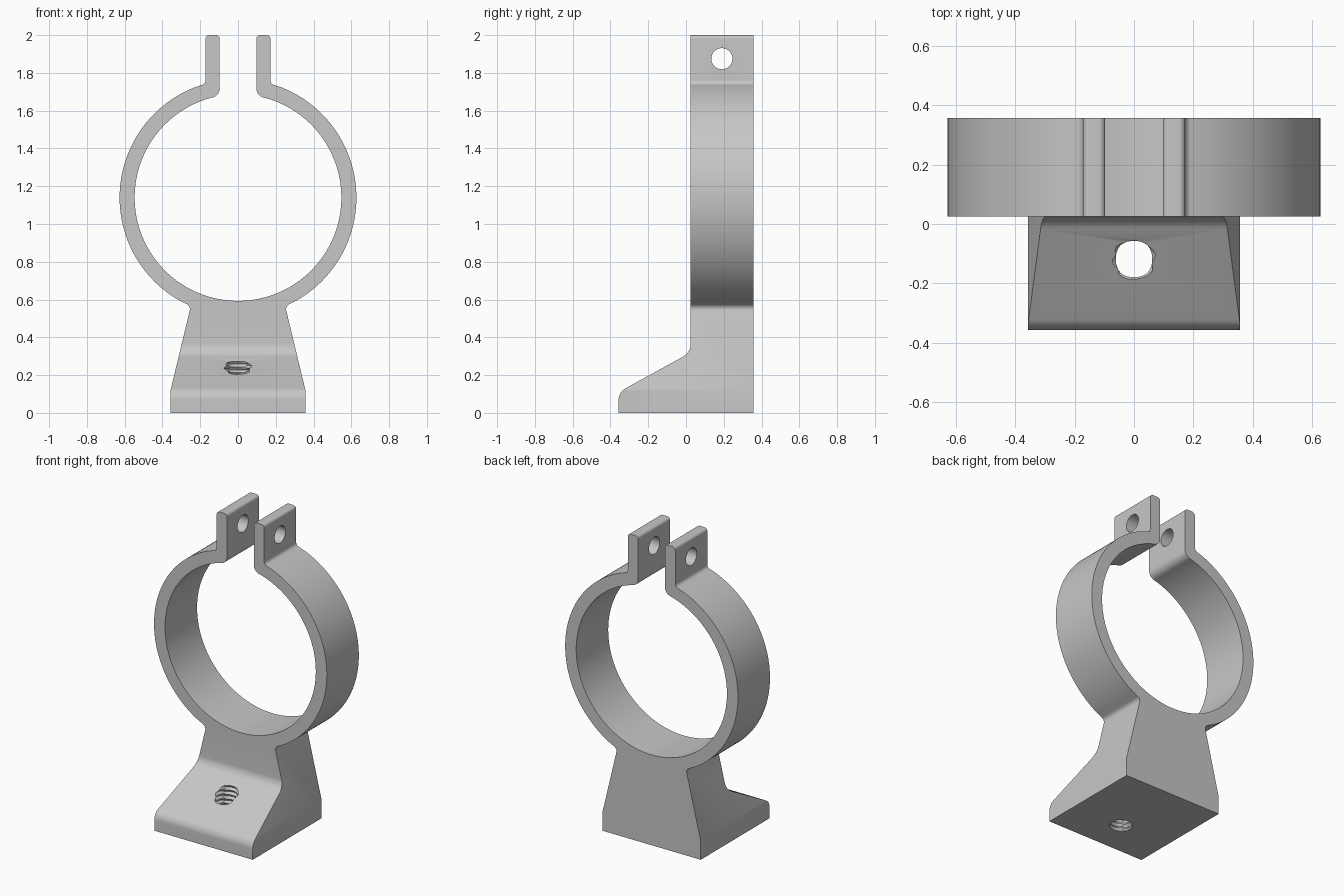
import bpy, bmesh
from math import sin, cos, tan, pi, radians, sqrt, atan2
from mathutils import Vector

if "Cube" in bpy.data.objects:
    bpy.data.objects.remove(bpy.data.objects["Cube"], do_unlink=True)

grey = bpy.data.materials.new("plain grey")
grey.use_nodes = True
grey.diffuse_color = (0.57, 0.57, 0.57, 1)
grey.node_tree.nodes["Principled BSDF"].inputs["Base Color"].default_value = (0.57, 0.57, 0.57, 1)


def make_object(name, bm):
    bmesh.ops.recalc_face_normals(bm, faces=bm.faces)
    mesh = bpy.data.meshes.new(name)
    bm.to_mesh(mesh)
    bm.free()
    mesh.materials.append(grey)
    obj = bpy.data.objects.new(name, mesh)
    bpy.context.collection.objects.link(obj)
    return obj


def rounded(points, steps=8):
    """Replace each (a, b, radius) corner by a tangent arc."""
    out = []
    n = len(points)
    for i, (a, b, r) in enumerate(points):
        p = Vector((a, b))
        if r == 0:
            out.append(p)
            continue
        d1 = (Vector(points[i - 1][:2]) - p).normalized()
        d2 = (Vector(points[(i + 1) % n][:2]) - p).normalized()
        half = d1.angle(d2) / 2
        centre = p + (d1 + d2).normalized() * (r / sin(half))
        start = p + d1 * (r / tan(half)) - centre
        end = p + d2 * (r / tan(half)) - centre
        sweep = pi - 2 * half
        for k in range(steps + 1):
            t = k / steps
            out.append(centre + (start * sin((1 - t) * sweep) + end * sin(t * sweep)) / sin(sweep))
    return out


def prism(name, points, place, low, high):
    """Extrude a closed profile between two depths."""
    bm = bmesh.new()
    ends = [[bm.verts.new(place(p.x, p.y, d)) for p in points] for d in (low, high)]
    for end in ends:
        bm.faces.new(end)
    for i in range(len(points)):
        bm.faces.new((ends[0][i - 1], ends[0][i], ends[1][i], ends[1][i - 1]))
    return make_object(name, bm)


def boolean(target, tool, operation):
    tool.hide_render = True
    mod = target.modifiers.new(tool.name, 'BOOLEAN')
    mod.operation, mod.object, mod.solver = operation, tool, 'EXACT'
    bpy.context.view_layer.objects.active = target
    bpy.ops.object.modifier_apply(modifier=mod.name)
    bpy.data.objects.remove(tool, do_unlink=True)


# Clamp outline: pedestal side, outer ring, lug and inner ring, mirrored
RING_Z, OUTER, INNER = 1.14, 0.627, 0.547
LUG_IN, LUG_OUT, NECK = 0.097, 0.172, 0.25


def arc(radius, start, end, count):
    return [(radius * cos(start + (end - start) * k / count),
             RING_Z + radius * sin(start + (end - start) * k / count), 0) for k in range(count + 1)]


def on_circle(radius, x):
    return sqrt(radius ** 2 - x ** 2)


neck_drop = on_circle(OUTER, NECK)
lug_rise = on_circle(OUTER, LUG_OUT)
inner_rise = on_circle(INNER, LUG_IN)
skip = radians(6)
half = [(0.357, -0.1, 0), (0.357, 0.12, 0), (NECK, RING_Z - neck_drop, 0.03)]
half += arc(OUTER, atan2(-neck_drop, NECK) + skip, atan2(lug_rise, LUG_OUT) - skip, 64)
half += [(LUG_OUT, RING_Z + lug_rise, 0.025), (LUG_OUT, 2, 0.02), (LUG_IN, 2, 0.02),
         (LUG_IN, RING_Z + inner_rise, 0.05)]
half += arc(INNER, atan2(inner_rise, LUG_IN) - skip, -pi / 2, 80)
outline = half + [(-x, z, r) for x, z, r in reversed(half[:-1])]
clamp = prism("pipe_clamp", rounded(outline), lambda a, b, d: (a, d, b), -0.5, 0.5)

# Side outline: foot sticking out to the front, thin ring above
side = [(-0.357, 0, 0), (-0.357, 0.11, 0.07), (0.025, 0.32, 0.08),
        (0.025, 2.1, 0), (0.357, 2.1, 0), (0.357, 0, 0)]
side_cutter = prism("side_outline", rounded(side), lambda a, b, d: (d, a, b), -1, 1)
boolean(clamp, side_cutter, 'INTERSECT')

# Bolt hole through both lugs
circle = [Vector((0.19 + 0.056 * cos(k * pi / 20), 1.875 + 0.056 * sin(k * pi / 20))) for k in range(40)]
boolean(clamp, prism("bolt_hole", circle, lambda a, b, d: (d, a, b), -0.4, 0.4), 'DIFFERENCE')

# Threaded hole down through the foot, cut by a helical ridge
COLS, ROWS, PITCH = 32, 64, 0.03
bm = bmesh.new()
rows = []
for j in range(ROWS + 1):
    z = -0.05 + j * PITCH / 4
    row = []
    for i in range(COLS):
        wave = abs(2 * ((j / 4 - i / COLS) % 1) - 1)
        radius = 0.061 + 0.015 * wave
        angle = 2 * pi * i / COLS
        row.append(bm.verts.new((radius * cos(angle), -0.118 + radius * sin(angle), z)))
    rows.append(row)
for low, high in zip(rows, rows[1:]):
    for i in range(COLS):
        bm.faces.new((low[i - 1], low[i], high[i], high[i - 1]))
bm.faces.new(rows[0])
bm.faces.new(rows[-1])
bmesh.ops.triangulate(bm, faces=bm.faces)
boolean(clamp, make_object("screw_thread", bm), 'DIFFERENCE')

# Smooth curves, sharp edges
bpy.ops.object.select_all(action='DESELECT')
clamp.select_set(True)
bpy.context.view_layer.objects.active = clamp
bpy.ops.object.shade_smooth_by_angle(angle=radians(30))
